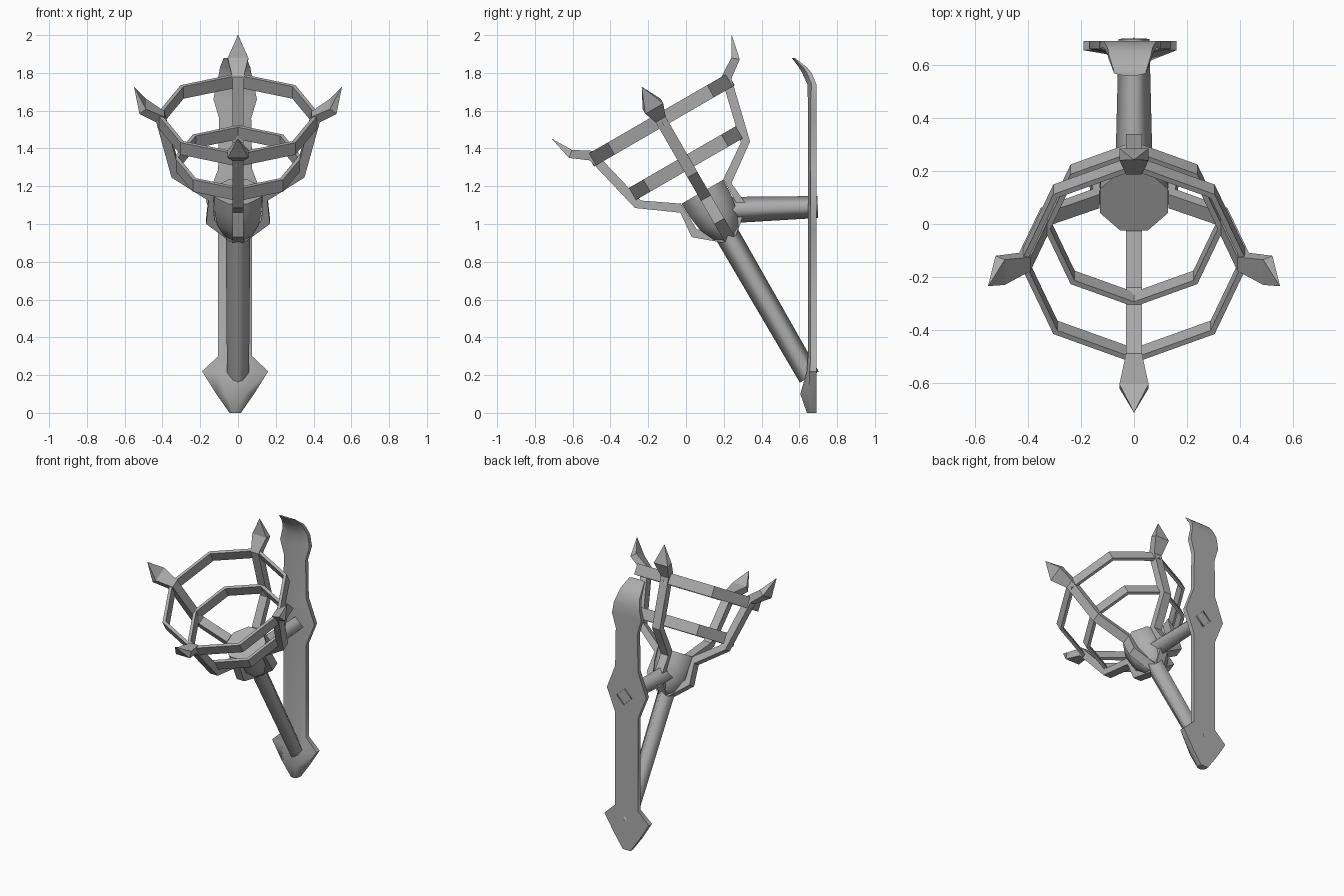
import bpy, bmesh
from math import sin, cos, pi, radians
from mathutils import Matrix, Vector

cube = bpy.data.objects.get("Cube")
if cube:
    bpy.data.objects.remove(cube, do_unlink=True)

grey = bpy.data.materials.new("iron_grey")
grey.use_nodes = True
grey.diffuse_color = (0.42, 0.42, 0.42, 1)
grey.node_tree.nodes["Principled BSDF"].inputs["Base Color"].default_value = grey.diffuse_color

# Frame of the tilted torch cage: its origin sits inside the cup
TILT = Matrix.Translation((0, 0.203, 0.969)) @ Matrix.Rotation(radians(30), 4, 'X')


def loft(name, loops, matrix=Matrix(), caps=True, cyclic=False, smooth=0):
    """Skin a row of equal closed loops; smooth is the sharp-edge angle."""
    bm = bmesh.new()
    rows = [[bm.verts.new(p) for p in loop] for loop in loops]
    n = len(rows[0])
    pairs = list(zip(rows, rows[1:])) + ([(rows[-1], rows[0])] if cyclic else [])
    for a, b in pairs:
        for i in range(n):
            j = (i + 1) % n
            bm.faces.new((a[i], a[j], b[j], b[i]))
    if caps and not cyclic:
        bm.faces.new(rows[0])
        bm.faces.new(rows[-1])
    bmesh.ops.recalc_face_normals(bm, faces=bm.faces)
    mesh = bpy.data.meshes.new(name)
    bm.to_mesh(mesh)
    bm.free()
    mesh.materials.append(grey)
    if smooth:
        mesh.polygons.foreach_set("use_smooth", [True] * len(mesh.polygons))
        mesh.set_sharp_from_angle(angle=radians(smooth))
    obj = bpy.data.objects.new(name, mesh)
    obj.matrix_world = matrix
    bpy.context.collection.objects.link(obj)
    return obj


def circle(r, z, sides, turn=0.0):
    return [Vector((r * cos(2 * pi * (i + turn) / sides),
                    r * sin(2 * pi * (i + turn) / sides), z)) for i in range(sides)]


# Wall plate: height, half width, back, side and front depth
plate_rows = [
    (0.00, 0.03, 0.69, 0.66, 0.64), (0.10, 0.10, 0.69, 0.65, 0.605),
    (0.22, 0.175, 0.69, 0.655, 0.64), (0.30, 0.09, 0.69, 0.66, 0.645),
    (0.96, 0.09, 0.69, 0.66, 0.645), (1.12, 0.155, 0.69, 0.66, 0.645),
    (1.29, 0.09, 0.69, 0.66, 0.645), (1.56, 0.085, 0.69, 0.66, 0.645),
    (1.66, 0.115, 0.69, 0.66, 0.645), (1.74, 0.10, 0.69, 0.665, 0.642),
    (1.80, 0.085, 0.665, 0.64, 0.615), (1.83, 0.08, 0.64, 0.62, 0.597),
    (1.88, 0.06, 0.575, 0.568, 0.56),
]
plate = []
for z, w, back, side, front in plate_rows:
    section = [(-w, back), (-w, side), (-w / 2, front), (w / 2, front), (w, side), (w, back)]
    plate.append([(x - 0.015, y, z) for x, y in section])
loft("wall_plate", plate, smooth=50)

# Slanted pole and level arm, both open diamond tubes
loft("slanted_pole", [circle(0.058, -0.9, 4), circle(0.065, 0, 4)], TILT, caps=False, smooth=100)
arm = Matrix.Translation((0, 0.698, 1.09)) @ Matrix.Rotation(radians(92), 4, 'X')
loft("level_arm", [circle(0.058, 0, 4), circle(0.07, 0.48, 4)], arm, caps=False, smooth=100)

# Cup
cup = [(0.03, -0.055), (0.08, -0.02), (0.12, 0.06), (0.135, 0.15), (0.138, 0.233)]
loft("cup", [circle(r, z, 8, 0.5) for r, z in cup], TILT, smooth=50)

# Octagonal cage bands
for name, r, z in (("lower_band", 0.338, 0.408), ("upper_band", 0.43, 0.672)):
    loops = [circle(rad, z + h, 8) for rad, h in
             ((r, -0.037), (r, 0.037), (r - 0.022, 0.037), (r - 0.022, -0.037))]
    loft(name, loops, TILT, cyclic=True)

# Four prongs: outer radius and height, inner radius and height, half width
prong_rows = [
    (0.037, -0.058, 0.03, 0.0, 0.03), (0.169, 0.053, 0.125, 0.075, 0.03),
    (0.156, 0.195, 0.13, 0.235, 0.03), (0.352, 0.337, 0.306, 0.356, 0.03),
    (0.433, 0.675, 0.39, 0.708, 0.03), (0.522, 0.741, 0.487, 0.77, 0.055),
    (0.55, 0.873, 0.548, 0.872, 0.001),
]
prong = [[(-w, -ro, zo), (w, -ro, zo), (w, -ri, zi), (-w, -ri, zi)]
         for ro, zo, ri, zi, w in prong_rows]
for i, side in enumerate(("front", "left", "back", "right")):
    loft(side + "_prong", prong, TILT @ Matrix.Rotation(i * pi / 2, 4, 'Z'))
